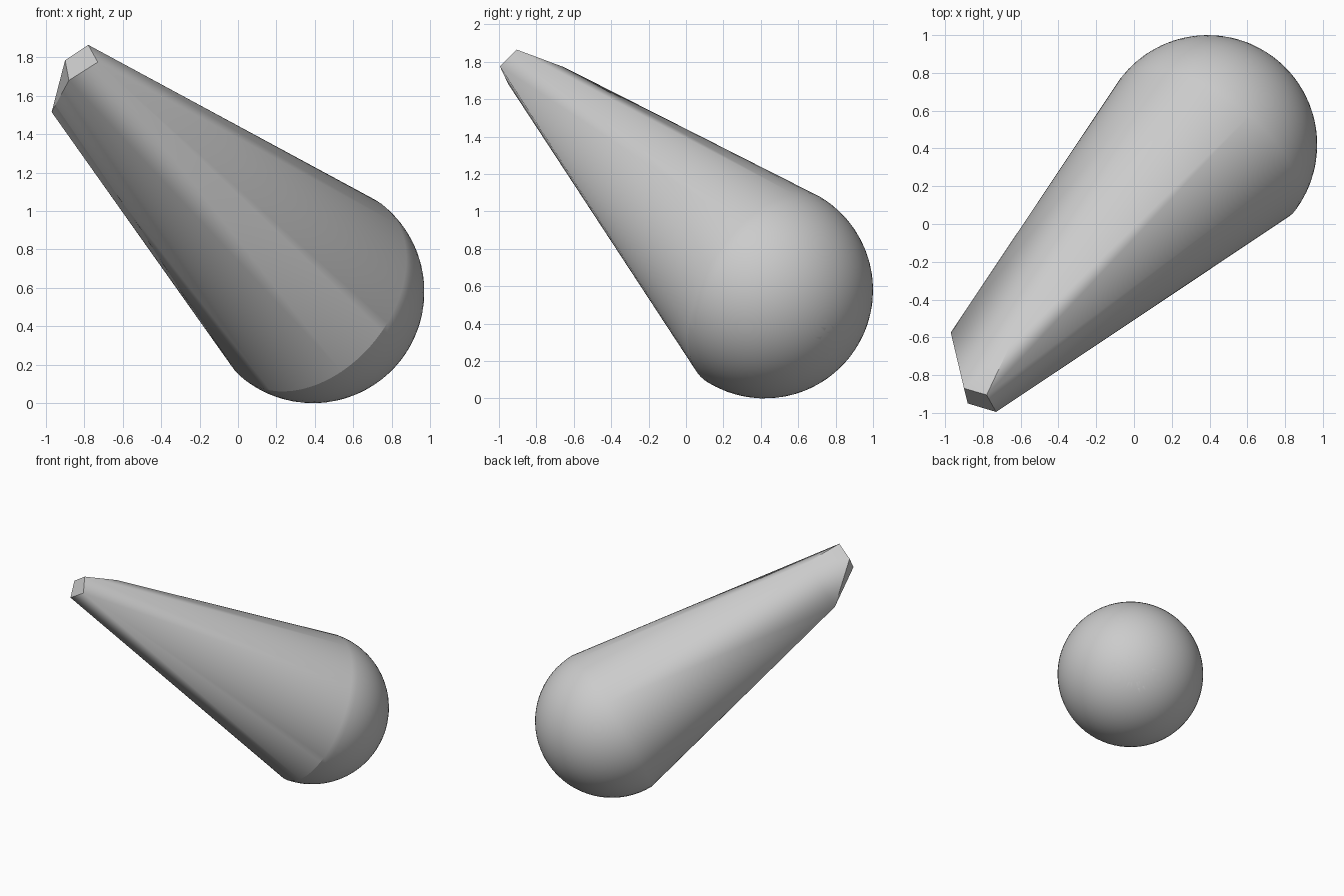
import bpy, bmesh, math
from mathutils import Vector

if "Cube" in bpy.data.objects:
    bpy.data.objects.remove(bpy.data.objects["Cube"])

CENTRE = Vector((0.39, 0.42, 0.58))
RADIUS = 0.58
AXIS = Vector((-0.546, -0.71, 0.447)).normalized()   # from the dome towards the tip
SIDES, RINGS = 72, 18

# Faceted tip corners
TIP = [(-0.78, -0.905, 1.865), (-0.90, -0.87, 1.785), (-0.97, -0.575, 1.515),
       (-0.88, -0.95, 1.68), (-0.73, -0.995, 1.775), (-0.66, -0.65, 1.77)]

bm = bmesh.new()

# Hemispherical dome, open towards the tip
u = AXIS.orthogonal().normalized()
v = AXIS.cross(u)
for r in range(RINGS):
    a = 0.5 * math.pi * r / RINGS
    for s in range(SIDES):
        t = 2 * math.pi * s / SIDES
        bm.verts.new(CENTRE + RADIUS * (math.cos(a) * (math.cos(t) * u + math.sin(t) * v)
                                        - math.sin(a) * AXIS))
bm.verts.new(CENTRE - RADIUS * AXIS)

# Tapered body stretched from the dome rim to the tip
for p in TIP:
    bm.verts.new(p)
hull = bmesh.ops.convex_hull(bm, input=list(bm.verts))
loose = [e for e in bm.verts if not e.link_faces]
bmesh.ops.delete(bm, geom=loose, context='VERTS')
bmesh.ops.recalc_face_normals(bm, faces=list(bm.faces))

mesh = bpy.data.meshes.new("tapered_body")
bm.to_mesh(mesh)
bm.free()
body = bpy.data.objects.new("tapered_body", mesh)
bpy.context.collection.objects.link(body)

# Plain grey finish
grey = bpy.data.materials.new("grey")
grey.diffuse_color = (0.6, 0.6, 0.6, 1)
grey.use_nodes = True
grey.node_tree.nodes["Principled BSDF"].inputs["Base Color"].default_value = grey.diffuse_color
mesh.materials.append(grey)

# Smooth sides with crisp tip edges
bpy.context.view_layer.objects.active = body
body.select_set(True)
bpy.ops.object.shade_smooth_by_angle(angle=math.radians(20))
